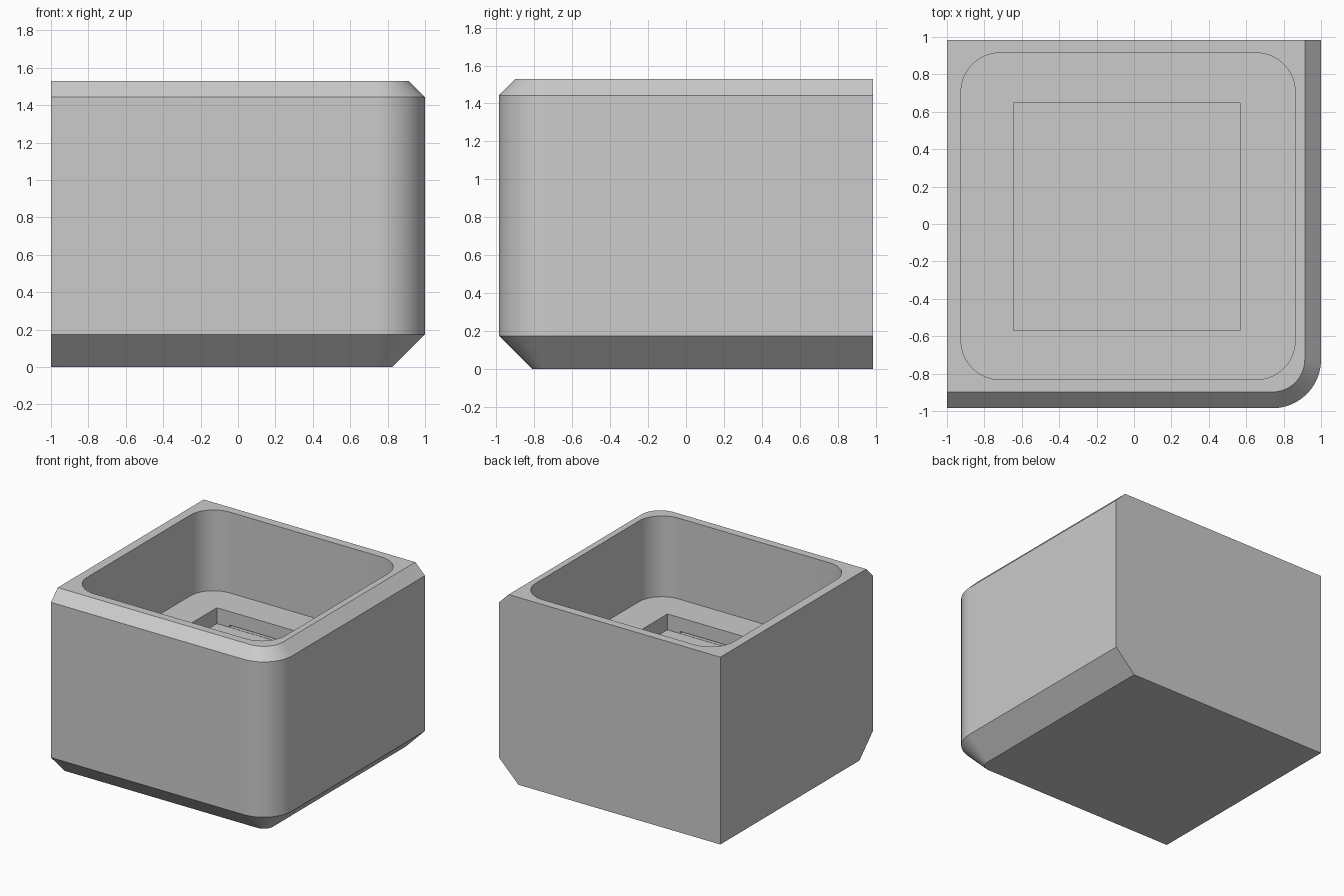
import bpy, bmesh, math

if "Cube" in bpy.data.objects:
    bpy.data.objects.remove(bpy.data.objects["Cube"])

grey = bpy.data.materials.new("plain_grey")
grey.diffuse_color = (0.6, 0.6, 0.6, 1)
grey.use_nodes = True
grey.node_tree.nodes["Principled BSDF"].inputs["Base Color"].default_value = grey.diffuse_color

SEG = 16


def arc(cx, cy, r, start):
    """Quarter arc, counter-clockwise from the start angle in degrees."""
    return [(cx + r * math.cos(math.radians(start + 90 * i / SEG)),
             cy + r * math.sin(math.radians(start + 90 * i / SEG)))
            for i in range(SEG + 1)]


def rounded_rect(x0, x1, y0, y1, r):
    return (arc(x1 - r, y0 + r, r, 270) + arc(x1 - r, y1 - r, r, 0)
            + arc(x0 + r, y1 - r, r, 90) + arc(x0 + r, y0 + r, r, 180))


def loft(name, rings):
    """Closed solid from a stack of (outline, z) rings."""
    bm = bmesh.new()
    loops = [[bm.verts.new((x, y, z)) for x, y in pts] for pts, z in rings]
    n = len(loops[0])
    for a, b in zip(loops, loops[1:]):
        for i in range(n):
            j = (i + 1) % n
            bm.faces.new((a[i], a[j], b[j], b[i]))
    bm.faces.new(loops[0][::-1])
    bm.faces.new(loops[-1])
    bmesh.ops.recalc_face_normals(bm, faces=bm.faces)
    mesh = bpy.data.meshes.new(name)
    bm.to_mesh(mesh)
    bm.free()
    mesh.materials.append(grey)
    ob = bpy.data.objects.new(name, mesh)
    bpy.context.collection.objects.link(ob)
    return ob


def block(name, x0, x1, y0, y1, z0, z1):
    pts = [(x0, y0), (x1, y0), (x1, y1), (x0, y1)]
    return loft(name, [(pts, z0), (pts, z1)])


def cut(target, cutter):
    bpy.context.view_layer.objects.active = target
    mod = target.modifiers.new("cut", 'BOOLEAN')
    mod.operation = 'DIFFERENCE'
    mod.solver = 'EXACT'
    mod.object = cutter
    bpy.ops.object.modifier_apply(modifier=mod.name)
    bpy.data.objects.remove(cutter)


# Housing: only the front right corner is rounded, only front and right are chamfered
X, Y, H, R = 1.0, 0.985, 1.53, 0.26


def outline(inset):
    return ([(-X, Y), (-X, -Y + inset)] + arc(X - R, -Y + R, R - inset, 270)
            + [(X - inset, Y)])


housing = loft("housing", [(outline(0.175), 0), (outline(0), 0.175),
                           (outline(0), H - 0.087), (outline(0.087), H)])

# Large rounded pocket, then the square recess in its floor
FLOOR, RECESS = 0.87, 0.74
pocket = rounded_rect(-0.925, 0.862, -0.832, 0.915, 0.21)
cut(housing, loft("pocket_cutter", [(pocket, FLOOR), (pocket, H + 0.2)]))
cut(housing, block("recess_cutter", -0.645, 0.567, -0.57, 0.648, RECESS, FLOOR + 0.2))

# Thin slits low in the front and back walls of the recess
for y0, y1 in ((-0.61, -0.5), (0.58, 0.688)):
    cut(housing, block("slit_cutter", -0.53, 0.45, y0, y1, RECESS + 0.002, RECESS + 0.018))

# Smooth the rounded corners, keep the chamfer edges crisp
bpy.ops.object.select_all(action='DESELECT')
housing.select_set(True)
bpy.context.view_layer.objects.active = housing
bpy.ops.object.shade_smooth_by_angle(angle=math.radians(30))
